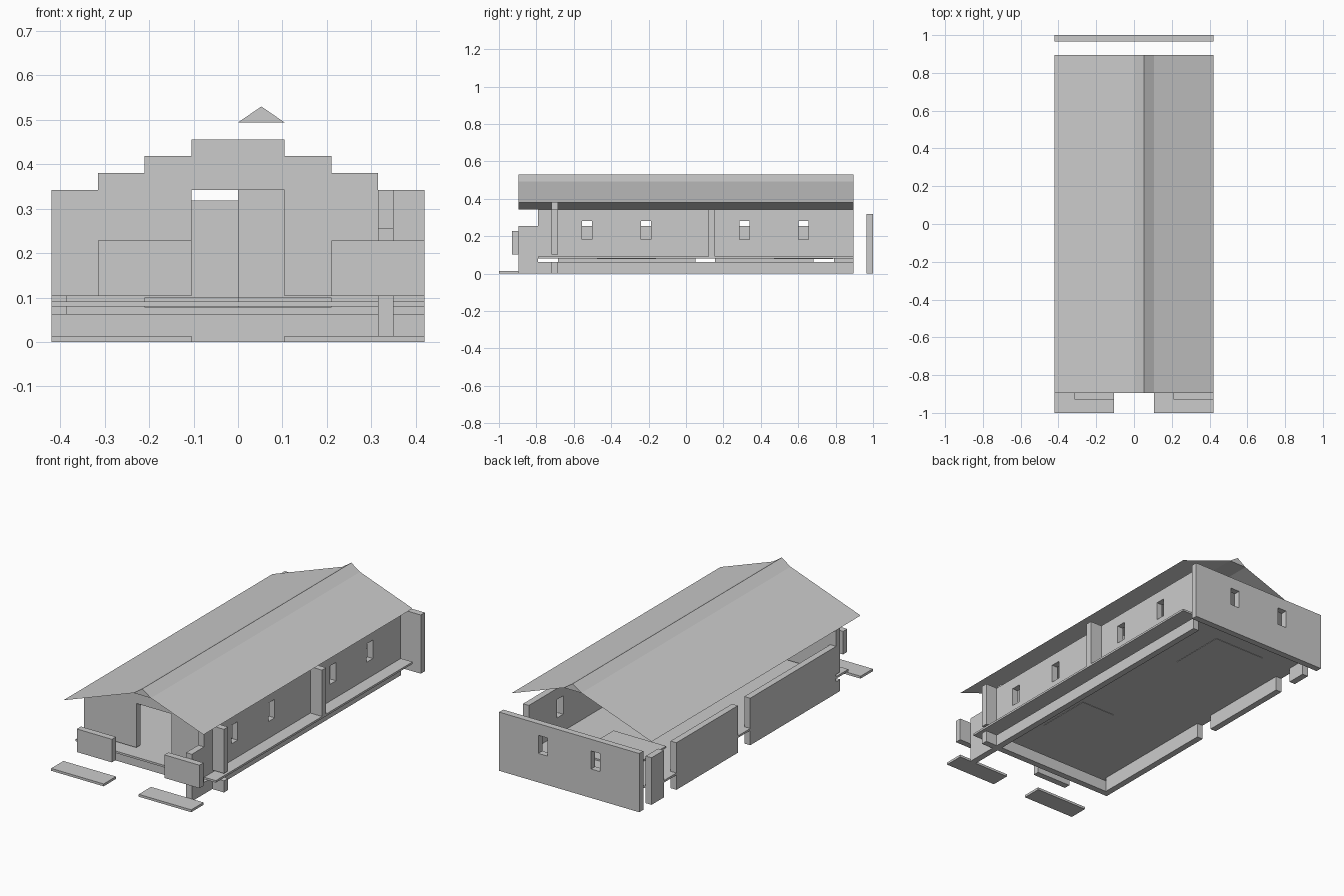
import bpy, bmesh

if "Cube" in bpy.data.objects:
    bpy.data.objects.remove(bpy.data.objects["Cube"])


def finish(name, bm):
    bmesh.ops.recalc_face_normals(bm, faces=bm.faces)
    me = bpy.data.meshes.new(name)
    bm.to_mesh(me)
    bm.free()
    ob = bpy.data.objects.new(name, me)
    bpy.context.collection.objects.link(ob)
    return ob


def box(name, x0, x1, y0, y1, z0, z1):
    bm = bmesh.new()
    bmesh.ops.create_cube(bm, size=1)
    for v in bm.verts:
        v.co = ((x0 + x1) / 2 + v.co.x * (x1 - x0),
                (y0 + y1) / 2 + v.co.y * (y1 - y0),
                (z0 + z1) / 2 + v.co.z * (z1 - z0))
    return finish(name, bm)


def prism(name, pts, y0, y1):
    """Closed x-z outline extruded along y."""
    bm = bmesh.new()
    f = bm.faces.new([bm.verts.new((x, y0, z)) for x, z in pts])
    r = bmesh.ops.extrude_face_region(bm, geom=[f])
    for v in r["geom"]:
        if isinstance(v, bmesh.types.BMVert):
            v.co.y = y1
    return finish(name, bm)


def sheet(name, pts, y0, y1):
    """Open x-z line swept along y, without thickness."""
    bm = bmesh.new()
    a = [bm.verts.new((x, y0, z)) for x, z in pts]
    b = [bm.verts.new((x, y1, z)) for x, z in pts]
    for i in range(len(pts) - 1):
        bm.faces.new((a[i], a[i + 1], b[i + 1], b[i]))
    return finish(name, bm)


def cut(ob, holes):
    """Cut box-shaped openings and bake the result."""
    cutters = []
    for h in holes:
        c = box("cutter", *h)
        c.hide_render = True
        m = ob.modifiers.new("opening", "BOOLEAN")
        m.operation = "DIFFERENCE"
        m.solver = "EXACT"
        m.object = c
        cutters.append(c)
    bpy.context.view_layer.update()
    dg = bpy.context.evaluated_depsgraph_get()
    me = bpy.data.meshes.new_from_object(ob.evaluated_get(dg))
    ob.modifiers.clear()
    ob.data = me
    for c in cutters:
        bpy.data.objects.remove(c, do_unlink=True)


U = 0.105            # building module
W, L = 0.42, 0.895   # half width, half roof length

# Foundations and floor
box("front_foundation", -W, W, -0.72, -0.685, 0, 0.063)
box("right_foundation", 0.315, 0.35, -0.79, L, 0, 0.063)
box("floor", -W, W, -0.79, L, 0.08, 0.091)
box("front_rug", 0.0, 0.21, -0.475, -0.16, 0.078, 0.1)
box("rear_rug", -0.21, 0.105, 0.47, 0.785, 0.078, 0.1)

# Stepped front wall with doorway
half = [(U, 0.103), (W, 0.103), (W, 0.342), (3 * U, 0.342), (3 * U, 0.38),
        (2 * U, 0.38), (2 * U, 0.418), (U, 0.418), (U, 0.456)]
outline = [(U, 0.342)] + half + [(-x, z) for x, z in reversed(half)] + [(-U, 0.342)]
prism("front_wall", outline, -0.72, -0.685)

# Right wall with four windows
right = box("right_wall", 0.315, 0.35, -0.79, L, 0.091, 0.342)
cut(right, [(0.25, 0.4, y - 0.027, y + 0.027, 0.182, 0.282)
            for y in (-0.53, -0.213, 0.313, 0.628)])

# Partition that breaks through the right wall
box("partition", 0, W, 0.12, 0.155, 0.091, 0.342)

# Left wall segments
for i, (y0, y1) in enumerate([(-0.685, 0.05), (0.155, 0.682), (0.79, L)]):
    box(f"left_wall_{i}", -W, -W + 0.035, y0, y1, 0, 0.255)

# Detached rear wall with two windows
rear = box("rear_wall", -W, W, 0.965, 1.0, 0, 0.318)
cut(rear, [(x - 0.027, x + 0.027, 0.9, 1.1, 0.157, 0.255) for x in (-0.158, 0.158)])

# Porch: corner post, railing panels, ground slabs
box("porch_post", 0.315, 0.35, -L, -0.79, 0, 0.255)
box("left_railing", -3 * U, -U, -0.93, -L, 0.103, 0.228)
box("right_railing", 2 * U, W, -0.93, -L, 0.103, 0.228)
box("left_slab", -W, -U, -1, -L, 0, 0.013)
box("right_slab", U, W, -1, -L, 0, 0.013)

# Thin roof slopes and ridge cap
sheet("left_roof", [(-W, 0.342), (0, 0.494)], -L, L)
sheet("right_roof", [(U, 0.494), (W, 0.38)], -L, L)
prism("ridge_cap", [(0, 0.494), (U, 0.494), (U / 2, 0.53)], -L, L)
